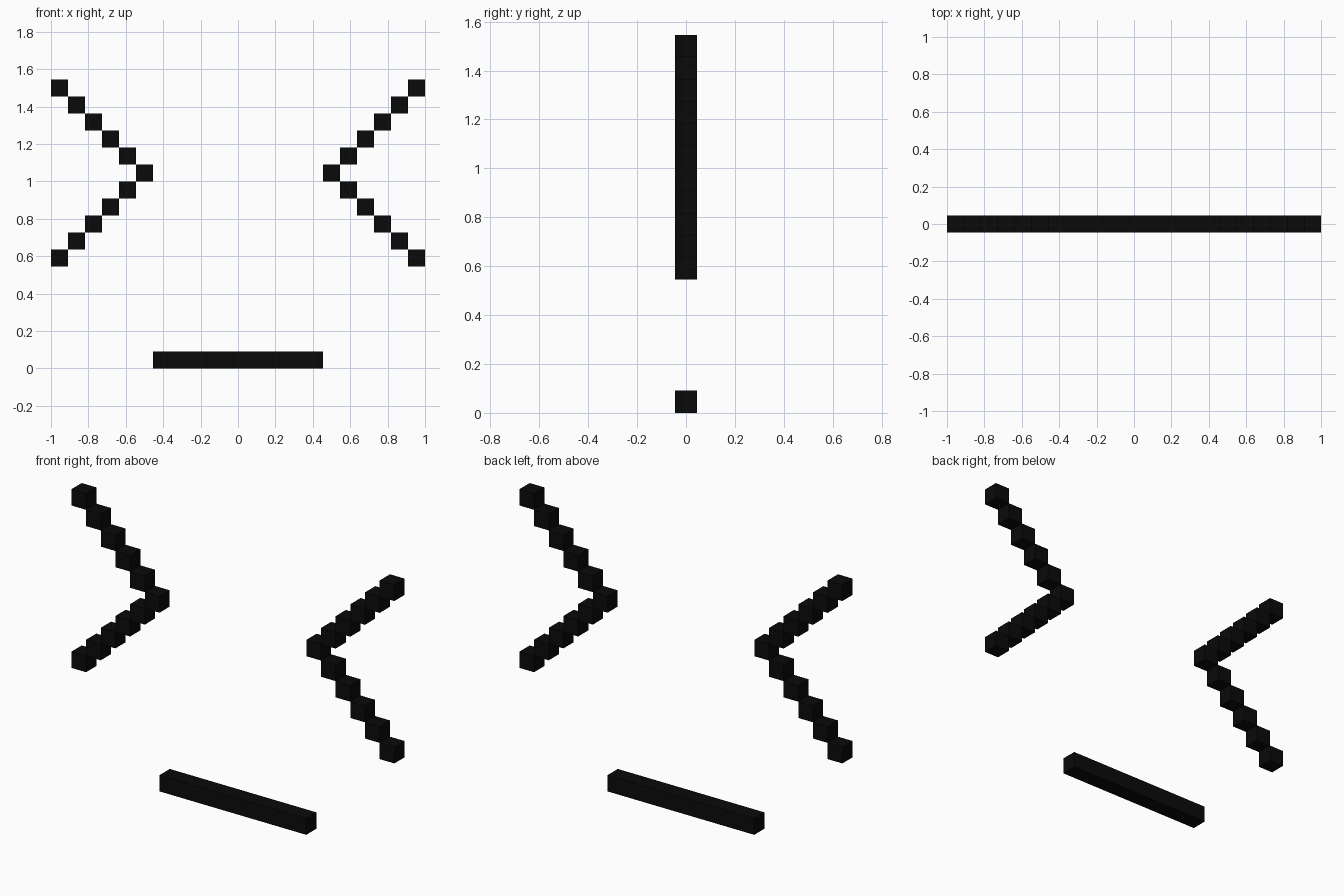
import bpy, bmesh
from mathutils import Matrix, Vector

if "Cube" in bpy.data.objects:
    bpy.data.objects.remove(bpy.data.objects["Cube"])

U = 2 / 22  # edge length of one block

black = bpy.data.materials.new("black")
black.diffuse_color = (0.003, 0.003, 0.003, 1)
black.use_nodes = True
black.node_tree.nodes["Principled BSDF"].inputs["Base Color"].default_value = black.diffuse_color


def make_blocks(name, blocks):
    """One object from (centre, size) boxes, both in block units."""
    bm = bmesh.new()
    for centre, size in blocks:
        matrix = Matrix.Translation(Vector(centre) * U) @ Matrix.Diagonal((*(Vector(size) * U), 1))
        bmesh.ops.create_cube(bm, size=1, matrix=matrix)
    mesh = bpy.data.meshes.new(name)
    bm.to_mesh(mesh)
    bm.free()
    mesh.materials.append(black)
    obj = bpy.data.objects.new(name, mesh)
    bpy.context.collection.objects.link(obj)
    return obj


# Squinting eyes: stepped chevrons pointing at the centre
for name, side in (("left_eye", -1), ("right_eye", 1)):
    make_blocks(name, [((side * (5.5 + abs(i)), 0, 11.5 + i), (1, 1, 1)) for i in range(-5, 6)])

# Straight mouth bar
make_blocks("mouth", [((0, 0, 0.5), (10, 1, 1))])
